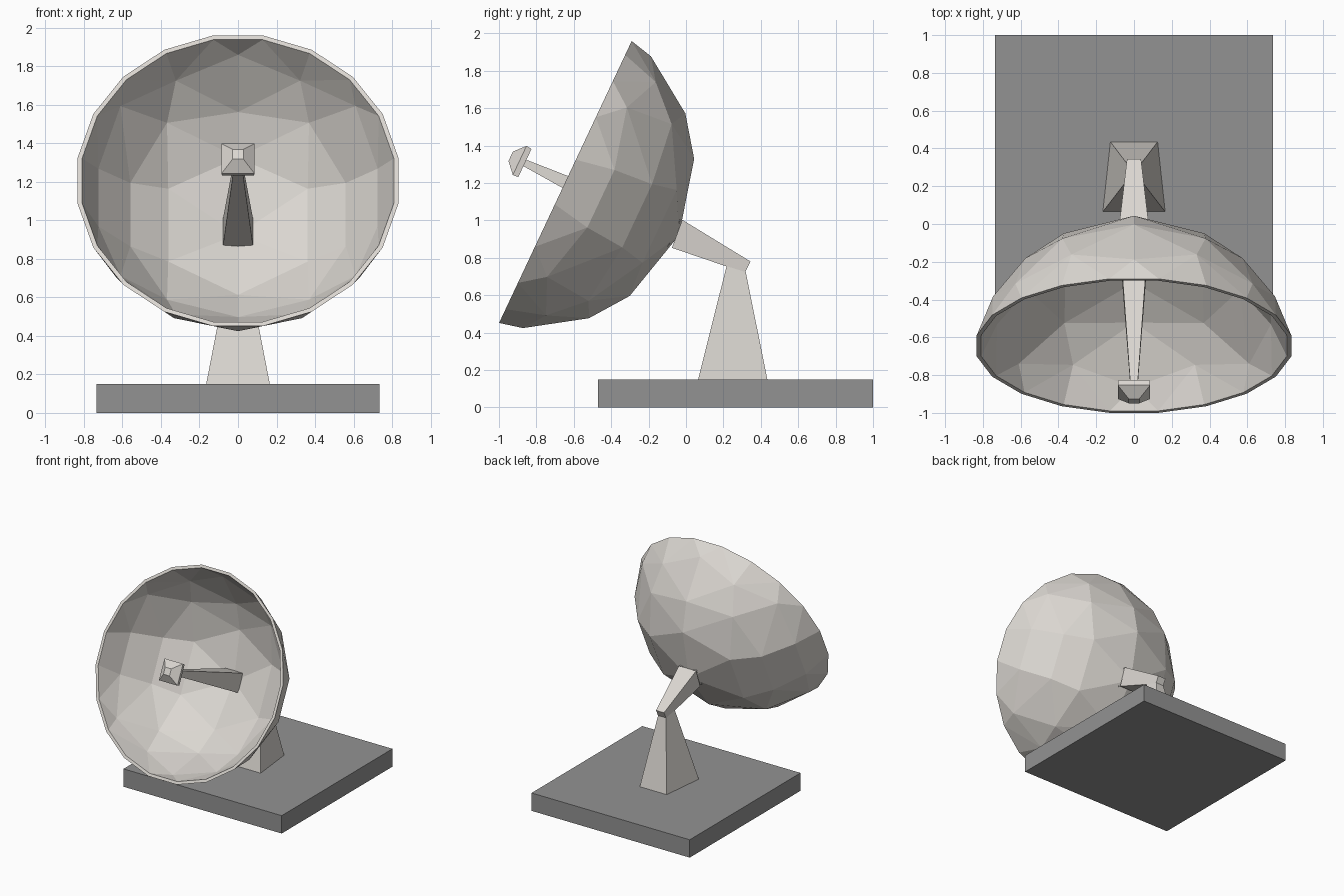
import bpy, bmesh, math
from mathutils import Matrix, Vector

if "Cube" in bpy.data.objects:
    bpy.data.objects.remove(bpy.data.objects["Cube"])

# Dish frame: local z points out of the dish, local y runs up the rim plane
DISH = Matrix.Translation((0, -0.645, 1.205)) @ Matrix.Rotation(math.radians(64.8), 4, 'X')


def material(name, rgb):
    m = bpy.data.materials.new(name)
    m.diffuse_color = (*rgb, 1)
    m.use_nodes = True
    m.node_tree.nodes["Principled BSDF"].inputs["Base Color"].default_value = m.diffuse_color
    return m


CREAM = material("cream", (0.71, 0.68, 0.64))
GREY = material("dark_grey", (0.29, 0.29, 0.29))


def finish(name, bm, mat, matrix=Matrix()):
    bmesh.ops.transform(bm, matrix=matrix, verts=bm.verts)
    bmesh.ops.recalc_face_normals(bm, faces=bm.faces)
    me = bpy.data.meshes.new(name)
    bm.to_mesh(me)
    bm.free()
    me.materials.append(mat)
    ob = bpy.data.objects.new(name, me)
    bpy.context.collection.objects.link(ob)
    return ob


def loft(name, sections, mat, matrix=Matrix()):
    """Skin a stack of four-cornered sections and cap both ends."""
    bm = bmesh.new()
    rings = [[bm.verts.new(p) for p in s] for s in sections]
    for a, b in zip(rings, rings[1:]):
        for i in range(4):
            j = (i + 1) % 4
            bm.faces.new((a[i], a[j], b[j], b[i]))
    bm.faces.new(rings[0])
    bm.faces.new(rings[-1])
    return finish(name, bm, mat, matrix)


def square(h, z):
    return [(-h, -h, z), (h, -h, z), (h, h, z), (-h, h, z)]


def trapezoid(wf, yf, wb, yb, zf, zb):
    return [(-wf, yf, zf), (wf, yf, zf), (wb, yb, zb), (-wb, yb, zb)]


# Base slab and tapered pillar
loft("base", [trapezoid(0.735, -0.47, 0.735, 1.0, z, z) for z in (0, 0.15)], GREY)
loft("pillar", [trapezoid(0.165, 0.065, 0.125, 0.435, 0.15, 0.15),
                trapezoid(0.047, 0.218, 0.036, 0.318, 0.76, 0.73)], CREAM)

# Bracket from the pillar top to the back of the dish
loft("bracket", [trapezoid(0.08, -0.075, 0.08, -0.02, 0.853, 1.003),
                 trapezoid(0.037, 0.315, 0.037, 0.345, 0.72, 0.78)], CREAM)

# Faceted dish: rings of points on a sphere, skinned by their convex hull
R, RIM = 0.865, 0.843
OFFSET = math.sqrt(R * R - RIM * RIM)
rings = [  # count, start angle, radius of even points, radius of odd points
    (20, 9, RIM, RIM),
    (14, 0, 0.803, 0.765),
    (10, 0, 0.605, 0.645),
    (6, 0, 0.405, 0.43),
    (1, 0, 0.0, 0.0),
]
hull = bmesh.new()
for n, start, even, odd in rings:
    for i in range(n):
        k = i % max(n // 2, 1)
        r = odd if min(k, n // 2 - k) % 2 else even
        a = math.radians(start + 360 * i / n)
        hull.verts.new((r * math.sin(a), r * math.cos(a), OFFSET - math.sqrt(R * R - r * r)))
bmesh.ops.convex_hull(hull, input=hull.verts[:])
shell = [[v.co.copy() for v in f.verts] for f in hull.faces
         if min(v.co.z for v in f.verts) < -0.02]
hull.free()

# Outer and inner skins, then the rim band joining them
bm = bmesh.new()
for s in (1.0, 0.972):
    for f in shell:
        bm.faces.new([bm.verts.new(p * s) for p in f])
bmesh.ops.remove_doubles(bm, verts=bm.verts[:], dist=0.002)
angle = lambda v: math.atan2(v.co.x, v.co.y)
rim = [v for v in bm.verts if v.is_boundary]
outer, inner = (sorted([v for v in rim if (v.co.xy.length > 0.83) == far], key=angle)
                for far in (True, False))
for i in range(len(outer)):
    j = (i + 1) % len(outer)
    bm.faces.new((outer[i], outer[j], inner[j], inner[i]))
finish("dish", bm, CREAM, DISH)

# Feed arm and receiver head on the dish axis
loft("feed_arm", [square(0.079, -0.645), square(0.018, 0.25)], CREAM, DISH)
loft("receiver_head", [square(0.083, 0.239), square(0.086, 0.27), square(0.028, 0.323)],
     CREAM, DISH)
